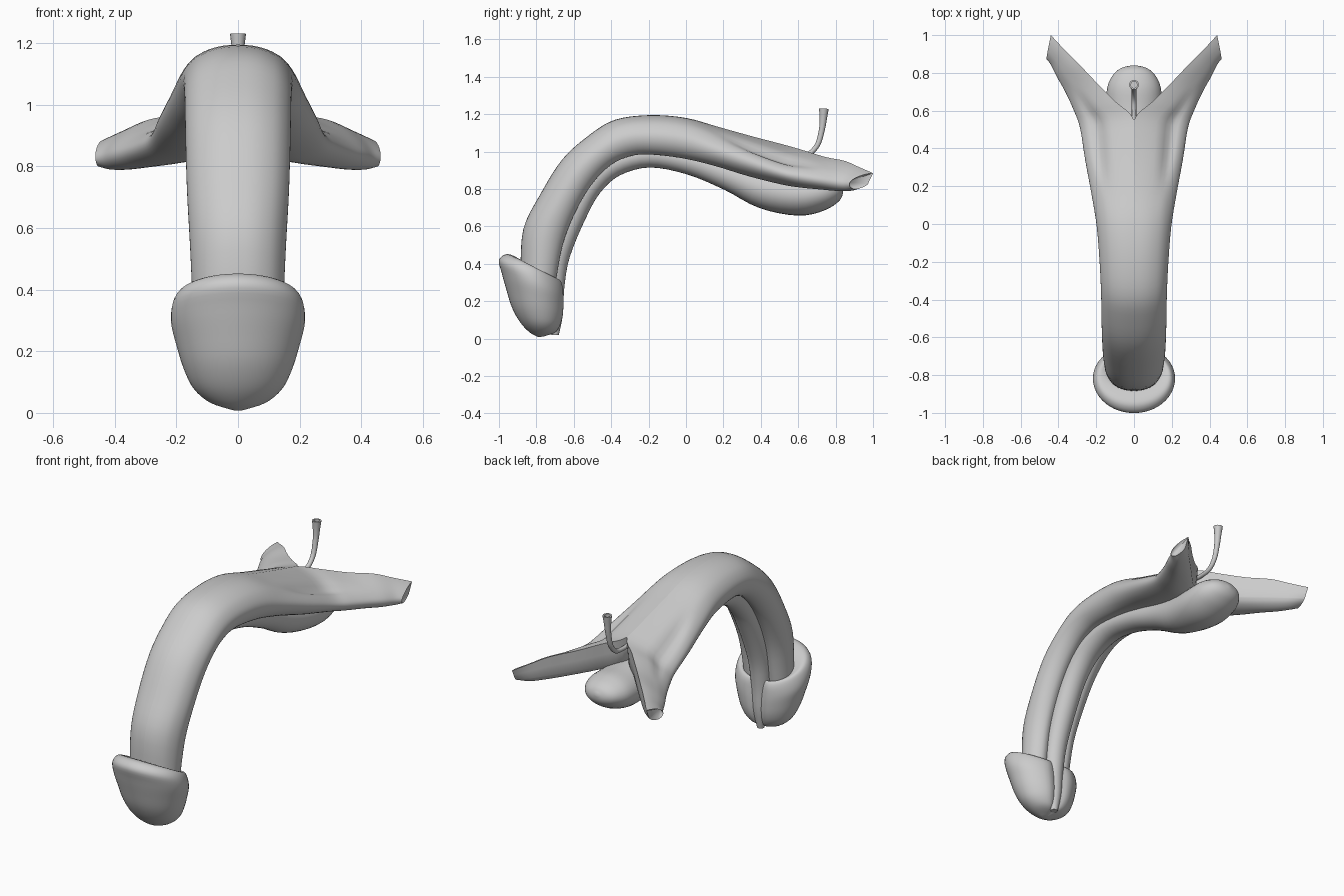
import bpy, bmesh, math
from mathutils import Vector

cube = bpy.data.objects.get("Cube")
if cube:
    bpy.data.objects.remove(cube)

GREY = (0.6, 0.6, 0.6, 1)
mat = bpy.data.materials.new("plain grey")
mat.use_nodes = True
mat.diffuse_color = GREY
bsdf = mat.node_tree.nodes["Principled BSDF"]
bsdf.inputs["Base Color"].default_value = GREY
bsdf.inputs["Roughness"].default_value = 0.6


def smooth_path(rows, steps):
    """Catmull-Rom interpolation of equal-length number rows."""
    out = []
    last = len(rows) - 1
    for i in range(last):
        a, b, c, d = rows[max(i - 1, 0)], rows[i], rows[i + 1], rows[min(i + 2, last)]
        for s in range(steps):
            t = s / steps
            out.append([0.5 * (2 * q + (r - p) * t + (2 * p - 5 * q + 4 * r - w) * t * t
                               + (3 * q - p - 3 * r + w) * t ** 3)
                        for p, q, r, w in zip(a, b, c, d)])
    out.append(list(rows[last]))
    return out


def loft(name, rings, cap_offset=(0, 0, 0), angle=50):
    """Skin closed rings; the last cap is a fan with a movable centre."""
    bm = bmesh.new()
    loops = [[bm.verts.new(p) for p in ring] for ring in rings]
    n = len(loops[0])
    for a, b in zip(loops, loops[1:]):
        for i in range(n):
            j = (i + 1) % n
            bm.faces.new((a[i], a[j], b[j], b[i]))
    bm.faces.new(loops[0])
    centre = sum((v.co for v in loops[-1]), Vector()) / n + Vector(cap_offset)
    tip = bm.verts.new(centre)
    for i in range(n):
        bm.faces.new((loops[-1][i], loops[-1][(i + 1) % n], tip))
    bmesh.ops.recalc_face_normals(bm, faces=bm.faces)
    mesh = bpy.data.meshes.new(name)
    bm.to_mesh(mesh)
    bm.free()
    mesh.materials.append(mat)
    obj = bpy.data.objects.new(name, mesh)
    bpy.context.collection.objects.link(obj)
    bpy.ops.object.select_all(action='DESELECT')
    obj.select_set(True)
    bpy.context.view_layer.objects.active = obj
    bpy.ops.object.shade_smooth_by_angle(angle=math.radians(angle))
    return obj


def tube_rings(rows, sides):
    """Elliptic rings along a path in the middle plane; rows are y, z, rx, rn."""
    rings = []
    for i, (y, z, rx, rn) in enumerate(rows):
        p, q = rows[max(i - 1, 0)], rows[min(i + 1, len(rows) - 1)]
        d = Vector((0, q[0] - p[0], q[1] - p[1])).normalized()
        normal = Vector((0, -d.z, d.y))
        rings.append([Vector((0, y, z)) + normal * rn * math.sin(t) + Vector((rx * math.cos(t), 0, 0))
                      for t in (2 * math.pi * k / sides for k in range(sides))])
    return rings


# Paired body: half section (across, up), from the top ridge round to the inner wall
section = smooth_path([(0, 1), (.25, .97), (.5, .86), (.75, .63), (.92, .3), (1, -.05), (.97, -.45),
                       (.83, -.8), (.6, -1), (.35, -.93), (.12, -.7), (0, -.4)], 3) + [[0, .3]]
# top y, top z, bottom y, bottom z, inner x, outer x, roof slope, shear, crease
stations = [
    (-.885, .36, -.70, .28, 0, .145, 0, 0, 0),
    (-.87, .585, -.66, .50, 0, .155, 0, 0, 0),
    (-.78, .77, -.59, .68, 0, .165, 0, 0, 0),
    (-.66, .96, -.50, .83, 0, .17, 0, 0, 0),
    (-.515, 1.09, -.40, .93, 0, .172, 0, 0, 0),
    (-.38, 1.17, -.30, .975, 0, .175, 0, 0, 0),
    (-.195, 1.195, -.195, .985, 0, .182, 0, 0, 0),
    (0, 1.18, -.02, .965, 0, .197, 0, 0, 0),
    (.18, 1.13, .15, .925, 0, .225, .1, 0, 0),
    (.36, 1.08, .33, .87, 0, .258, .2, 0, .25),
    (.55, 1.03, .52, .825, 0, .285, .3, .02, .3),
    (.65, 1.0, .63, .808, .1, .32, .3, .03, .15),
    (.75, .97, .74, .798, .2, .365, .3, .04, 0),
    (.85, .95, .84, .79, .295, .41, .3, .06, 0),
    (.93, .915, .92, .79, .375, .44, .25, .08, 0),
    (1.0, .885, .96, .80, .44, .463, .1, .1, 0),
]
rings = []
for yt, zt, yb, zb, xi, xo, slope, shear, crease in smooth_path(stations, 4):
    xi = max(xi, 0)
    ring = []
    for u, v in section:
        u = max(u, 0)
        if v > 0:
            v -= crease * math.exp(-((u - .7) / .12) ** 2)
        k = (v + 1) / 2 * (1 - slope * u)
        ring.append((xi + (xo - xi) * u, yb + (yt - yb) * k - shear * u, zb + (zt - zb) * k))
    rings.append(ring)
body = loft("paired_body_and_legs", rings, (-.02, -.06, 0))
body.modifiers.new("mirror", 'MIRROR')

# Underside column ending in a rounded bulb
column = [(-.70, .02, .02, .02), (-.70, .13, .042, .042), (-.705, .28, .055, .055), (-.68, .45, .062, .06),
          (-.60, .66, .068, .065), (-.51, .82, .07, .065), (-.385, .93, .072, .065), (-.2, .98, .075, .065),
          (.02, .945, .078, .068), (.235, .87, .09, .08), (.42, .80, .118, .105), (.60, .77, .145, .112),
          (.72, .78, .142, .098), (.79, .79, .11, .07), (.825, .797, .065, .04), (.838, .80, .01, .008)]
loft("underside_column_and_bulb", tube_rings(smooth_path(column, 4), 28))

# Front cap with a rolled rim and a cleft at the back
# front y, front z, back y, back z, half width
cap = [(-.86, .39, -.71, .28, .13), (-.89, .425, -.69, .30, .15), (-.955, .452, -.665, .31, .19),
       (-1.0, .42, -.648, .285, .212), (-.985, .35, -.642, .235, .217), (-.96, .26, -.642, .18, .2),
       (-.93, .165, -.648, .12, .176), (-.885, .085, -.665, .07, .143), (-.835, .033, -.695, .033, .09),
       (-.79, .008, -.76, .012, .02)]
rings = []
for yf, zf, yb, zb, rx in smooth_path(cap, 4):
    ring = []
    for i in range(48):
        t = 2 * math.pi * i / 48 - math.pi
        dent = 1 - .22 * math.exp(-(t / .22) ** 2)
        k = .5 + .5 * math.cos(t) * dent
        ring.append((rx * math.sin(t) * dent, yf + (yb - yf) * k, zf + (zb - zf) * k))
    rings.append(ring)
loft("front_cap", rings)

# Thin upright duct with a hollow flared mouth
duct = [(.52, .98, .012, .012), (.60, .978, .012, .012), (.66, .99, .013, .013), (.705, 1.04, .014, .014),
        (.727, 1.12, .016, .016), (.734, 1.18, .02, .02), (.737, 1.23, .026, .026)]
rings = tube_rings(smooth_path(duct, 4), 16)
mouth = sum(rings[-1], Vector()) / len(rings[-1])
for drop in (0, .04):
    rings.append([mouth + (p - mouth) * .65 - Vector((0, 0, drop)) for p in rings[len(rings) - 1 if not drop else -2]])
loft("upright_duct", rings)
